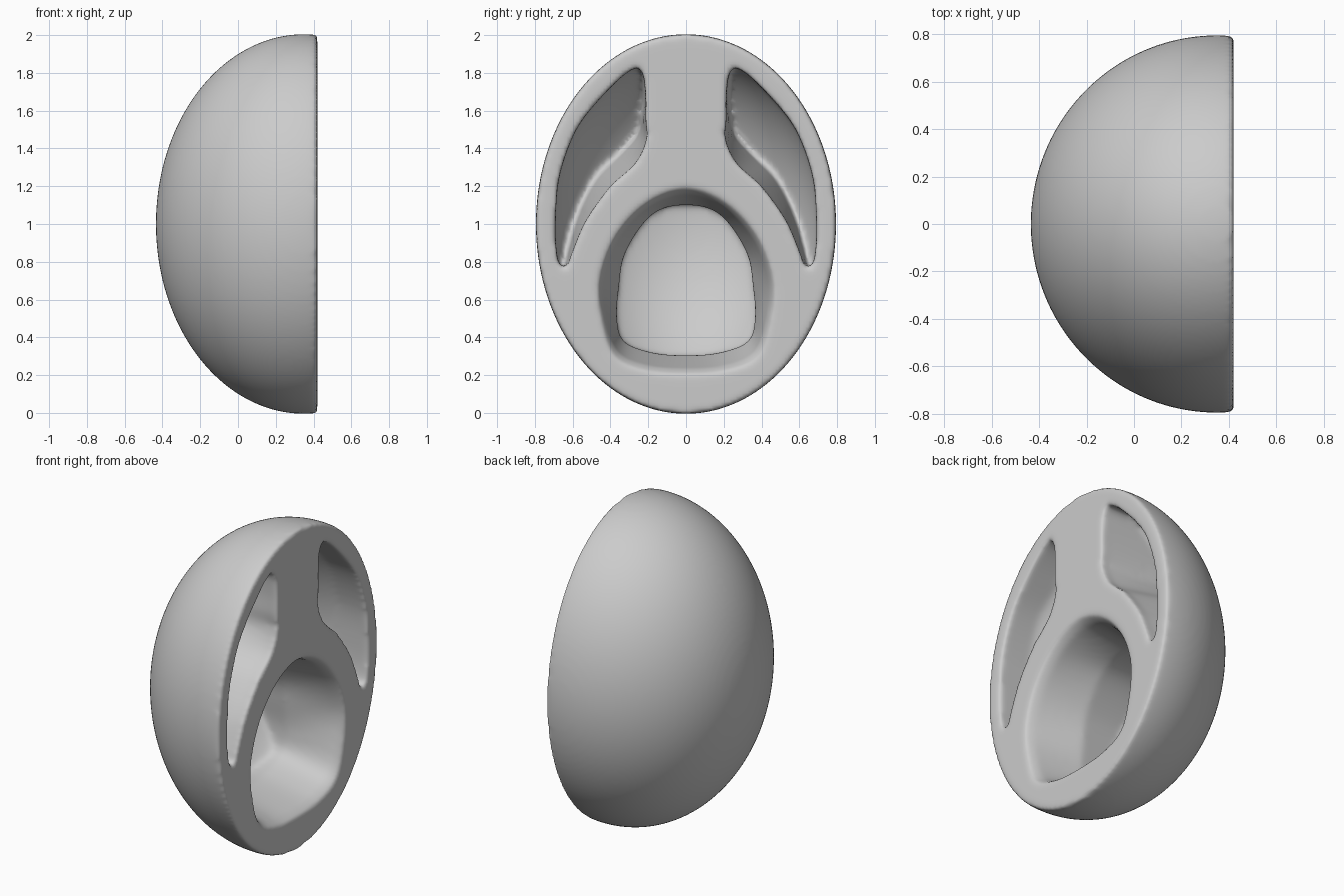
import bpy, bmesh
from mathutils import Vector, Matrix

if "Cube" in bpy.data.objects:
    bpy.data.objects.remove(bpy.data.objects["Cube"])

FACE_X = 0.42


def new_object(name, bm):
    bmesh.ops.recalc_face_normals(bm, faces=bm.faces[:])
    me = bpy.data.meshes.new(name)
    bm.to_mesh(me)
    bm.free()
    ob = bpy.data.objects.new(name, me)
    bpy.context.collection.objects.link(ob)
    return ob


def ellipsoid(name, cx, size, cut=False):
    bm = bmesh.new()
    bmesh.ops.create_uvsphere(bm, u_segments=96, v_segments=64, radius=1)
    bm.transform(Matrix.Translation((cx, 0, 1)) @ Matrix.Diagonal((*size, 1)))
    if cut:
        bmesh.ops.bisect_plane(bm, geom=bm.verts[:] + bm.edges[:] + bm.faces[:],
                               plane_co=(FACE_X, 0, 0), plane_no=(1, 0, 0), clear_outer=True)
        bmesh.ops.holes_fill(bm, edges=[e for e in bm.edges if e.is_boundary], sides=0)
    return new_object(name, bm)


def smooth_loop(pts, n=5):
    """Closed Catmull-Rom curve through 2D points."""
    out, k = [], len(pts)
    for i in range(k):
        a, b, c, d = (Vector(pts[(i + j) % k]) for j in (-1, 0, 1, 2))
        for s in range(n):
            t = s / n
            out.append(0.5 * (2 * b + (c - a) * t + (2 * a - 5 * b + 4 * c - d) * t * t
                              + (3 * b - a - 3 * c + d) * t ** 3))
    return out


def loft(name, rings, side=1):
    """Closed solid through (x, outline) rings, outlines given in y, z."""
    bm = bmesh.new()
    loops = [[bm.verts.new((x, side * p[0], p[1])) for p in smooth_loop(o)] for x, o in rings]
    for a, b in zip(loops, loops[1:]):
        for i in range(len(a)):
            j = (i + 1) % len(a)
            bm.faces.new((a[i], a[j], b[j], b[i]))
    bm.faces.new(loops[0])
    bm.faces.new(loops[-1])
    bmesh.ops.triangulate(bm, faces=bm.faces[:])
    return new_object(name, bm)


def apply_all(ob):
    dg = bpy.context.evaluated_depsgraph_get()
    me = bpy.data.meshes.new_from_object(ob.evaluated_get(dg))
    ob.modifiers.clear()
    ob.data = me


def boolean(ob, other, op):
    m = ob.modifiers.new(op, 'BOOLEAN')
    m.object, m.operation, m.solver = other, op, 'EXACT'
    apply_all(ob)


def both_sides(half):
    return half + [(-y, z) for y, z in reversed(half[1:-1])]


# Half egg with a flat face
egg = ellipsoid("half_egg_shell", 0.35, (0.785, 0.795, 1.005), cut=True)
inner = ellipsoid("inner_limit", FACE_X, (0.72, 0.727, 0.92))

# Large lower hollow: funnel rim, narrower lip, wider chamber behind
rim = both_sides([(0, 1.16), (0.2, 1.09), (0.36, 0.92), (0.44, 0.7), (0.425, 0.5),
                  (0.36, 0.32), (0.2, 0.25), (0, 0.235)])
lip = both_sides([(0, 1.10), (0.18, 1.05), (0.32, 0.85), (0.355, 0.66), (0.365, 0.5),
                  (0.33, 0.38), (0.18, 0.32), (0, 0.305)])
chamber = [(y * 1.08, 0.68 + (z - 0.68) * 1.05) for y, z in lip]
flare = [(y * 1.06, 0.68 + (z - 0.68) * 1.08) for y, z in rim]
cutters = [loft("main_cutter", [(0.7, flare), (0.43, flare), (0.37, rim), (0.08, lip), (-0.5, chamber)])]

# Mirrored upper side hollows, inner walls leaning outward with depth
front = [(0.215, 1.68), (0.215, 1.55), (0.21, 1.45), (0.27, 1.32), (0.4, 1.2), (0.53, 1.02),
         (0.6, 0.86), (0.64, 0.76), (0.68, 0.82), (0.69, 1.0), (0.67, 1.25), (0.58, 1.5),
         (0.44, 1.68), (0.3, 1.81), (0.235, 1.81)]
lean = [0.01, 0.03, 0.07, 0.13, 0.13, 0.09, 0.06, 0.03] + [0] * 7
back = [(y + d, z + d * 0.5) for (y, z), d in zip(front, lean)]
for side in (1, -1):
    cutters.append(loft("side_cutter", [(0.7, front), (0.36, front), (-0.4, back)], side))

for c in cutters:
    boolean(c, inner, 'INTERSECT')
    boolean(egg, c, 'DIFFERENCE')
for helper in cutters + [inner]:
    bpy.data.objects.remove(helper)

# Soften every rim like a moulded piece
r = egg.modifiers.new("remesh", 'REMESH')
r.mode, r.voxel_size = 'VOXEL', 0.016
s = egg.modifiers.new("soften", 'SMOOTH')
s.factor, s.iterations = 0.5, 10
apply_all(egg)
for p in egg.data.polygons:
    p.use_smooth = True
